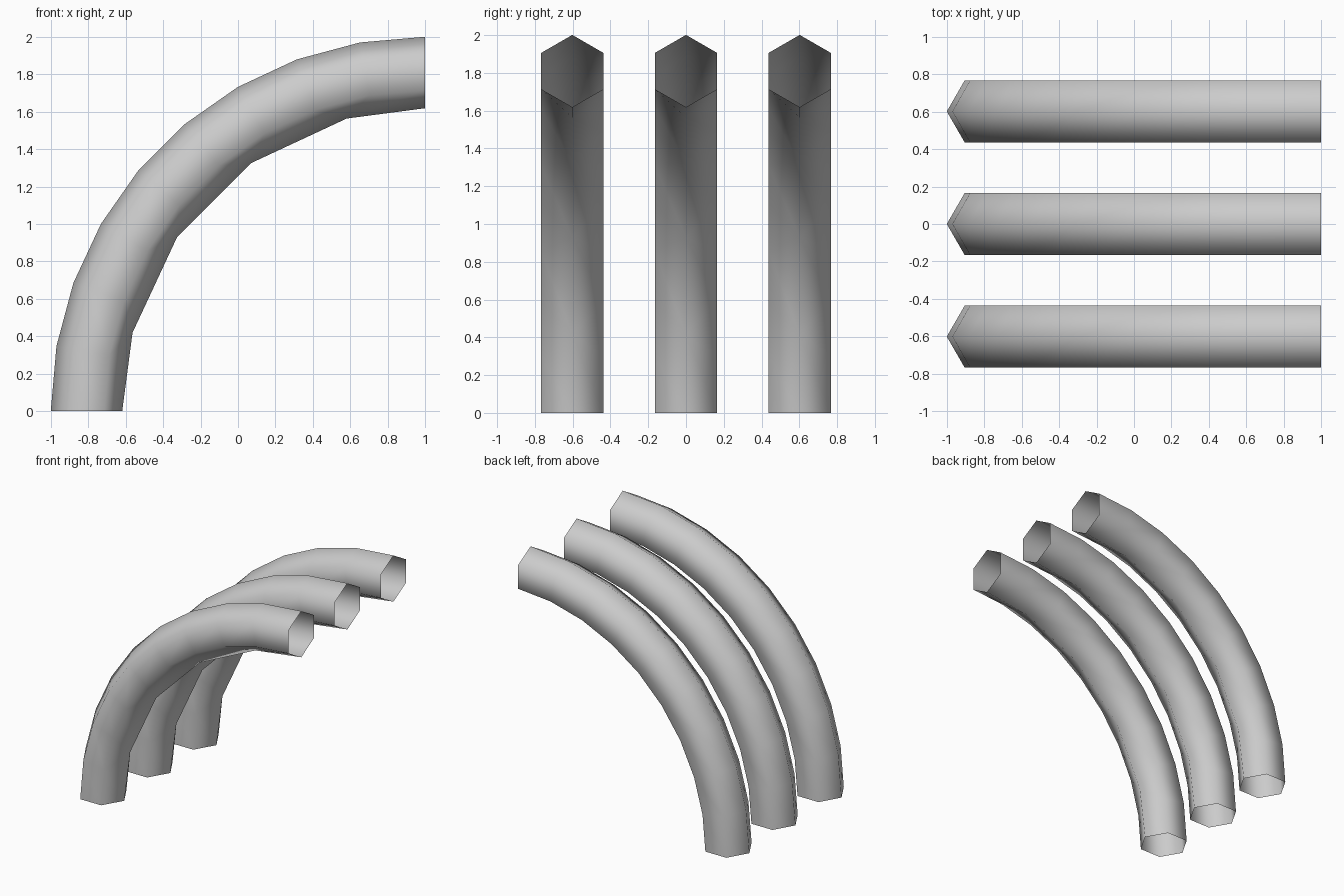
import bpy, bmesh
from math import sin, cos, radians

cube = bpy.data.objects.get("Cube")
if cube:
    bpy.data.objects.remove(cube)

# Plain grey material
grey = bpy.data.materials.new("light grey")
grey.use_nodes = True
colour = (0.6, 0.6, 0.6, 1)
grey.diffuse_color = colour
grey.node_tree.nodes["Principled BSDF"].inputs["Base Color"].default_value = colour

BEND, TUBE, SIDES, STEPS = 1.81, 0.191, 6, 9
INNER = SIDES // 2  # the edge on the inside of the bend


def bend_angle(step, side):
    """Inside edge is coarser: its rings meet in pairs."""
    if side == INNER and 0 < step < STEPS:
        step = step + 0.5 if step % 2 else step - 0.5
    return radians(90 * step / STEPS)


def curved_tube(name, y):
    bm = bmesh.new()
    rings = []
    for step in range(STEPS + 1):
        ring = []
        for side in range(SIDES):
            a = radians(360 * side / SIDES)
            r = BEND + TUBE * cos(a)
            t = bend_angle(step, side)
            ring.append(bm.verts.new((1 - r * cos(t), y + TUBE * sin(a), r * sin(t))))
        rings.append(ring)
    for low, high in zip(rings, rings[1:]):
        for i in range(SIDES):
            j = (i + 1) % SIDES
            bm.faces.new((low[i], high[i], high[j], low[j]))
    bmesh.ops.remove_doubles(bm, verts=bm.verts, dist=0.001)
    bmesh.ops.recalc_face_normals(bm, faces=bm.faces)
    # open tube: make sure the outside of the bend faces outward
    outer = max(bm.faces, key=lambda f: f.calc_center_median().z)
    if outer.normal.z < 0:
        bmesh.ops.reverse_faces(bm, faces=bm.faces)
    for f in bm.faces:
        f.smooth = True
    mesh = bpy.data.meshes.new(name)
    bm.to_mesh(mesh)
    bm.free()
    mesh.materials.append(grey)
    bpy.context.collection.objects.link(bpy.data.objects.new(name, mesh))


# Three parallel open tubes
for name, y in (("front_tube", -0.602), ("middle_tube", 0), ("back_tube", 0.602)):
    curved_tube(name, y)
